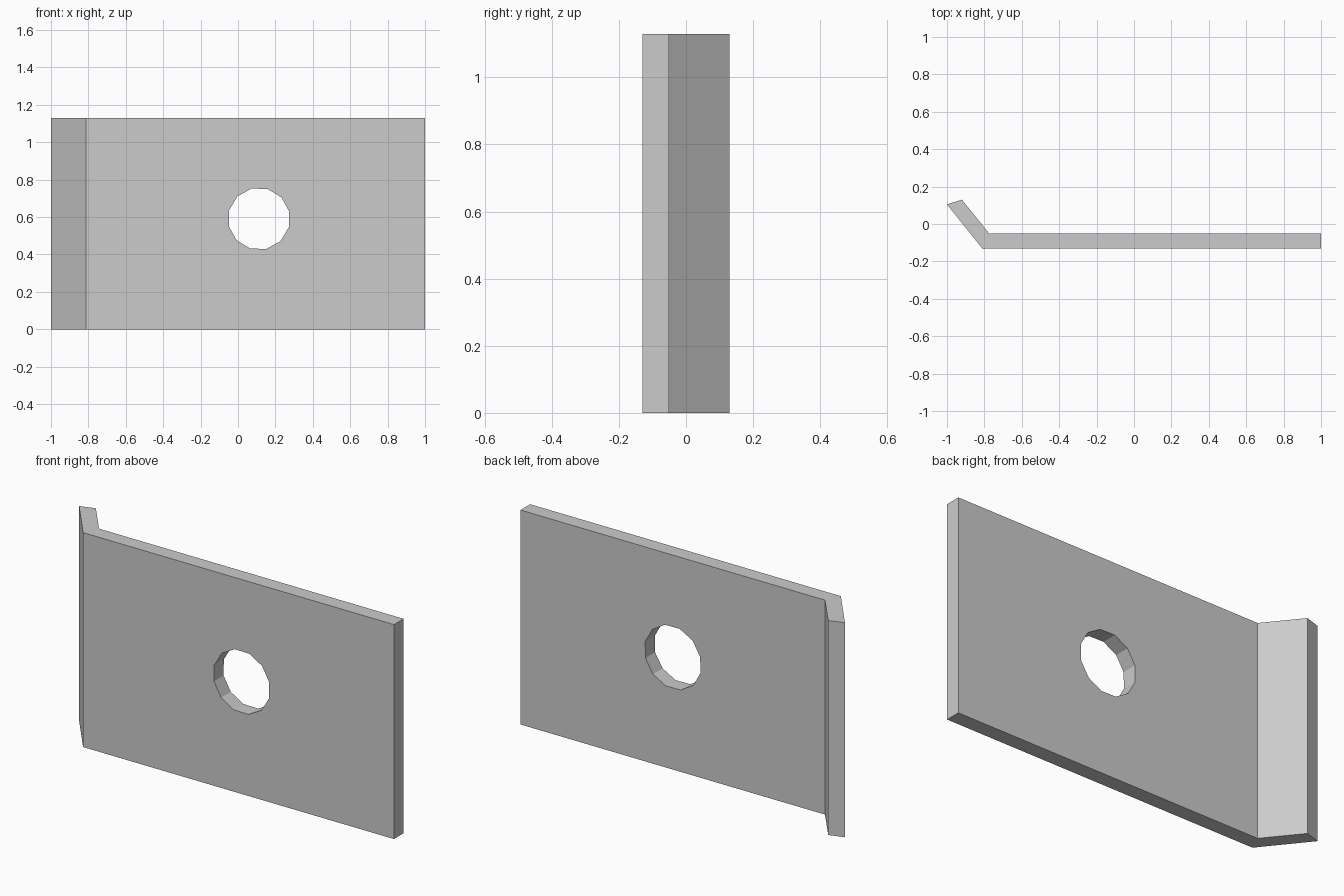
import bpy, bmesh
from math import radians
from mathutils import Matrix

if "Cube" in bpy.data.objects:
    bpy.data.objects.remove(bpy.data.objects["Cube"])

HEIGHT = 1.13


def add_object(name, bm):
    bmesh.ops.recalc_face_normals(bm, faces=bm.faces)
    mesh = bpy.data.meshes.new(name)
    bm.to_mesh(mesh)
    bm.free()
    obj = bpy.data.objects.new(name, mesh)
    bpy.context.collection.objects.link(obj)
    return obj


# Bent plate: top-view profile extruded upward
profile = [(-1, 0.105), (-0.812, -0.13), (1, -0.13),
           (1, -0.05), (-0.775, -0.05), (-0.92, 0.13)]
bm = bmesh.new()
face = bm.faces.new([bm.verts.new((x, y, 0)) for x, y in profile])
ext = bmesh.ops.extrude_face_region(bm, geom=[face])
top = [v for v in ext["geom"] if isinstance(v, bmesh.types.BMVert)]
bmesh.ops.translate(bm, verts=top, vec=(0, 0, HEIGHT))
plate = add_object("bent_plate", bm)

# Twelve-sided bolt hole cutter, running front to back
bm = bmesh.new()
bmesh.ops.create_cone(
    bm, cap_ends=True, segments=12, radius1=0.166, radius2=0.166, depth=0.4,
    matrix=Matrix.Translation((0.112, -0.09, 0.591))
    @ Matrix.Rotation(radians(90), 4, 'X') @ Matrix.Rotation(radians(14), 4, 'Z'))
cutter = add_object("hole_cutter", bm)
cutter.hide_render = True

# Cut the hole, apply it and discard the cutter
cut = plate.modifiers.new("bolt_hole", 'BOOLEAN')
cut.operation = 'DIFFERENCE'
cut.solver = 'EXACT'
cut.object = cutter
bpy.context.view_layer.objects.active = plate
bpy.ops.object.modifier_apply(modifier=cut.name)
bpy.data.objects.remove(cutter)
